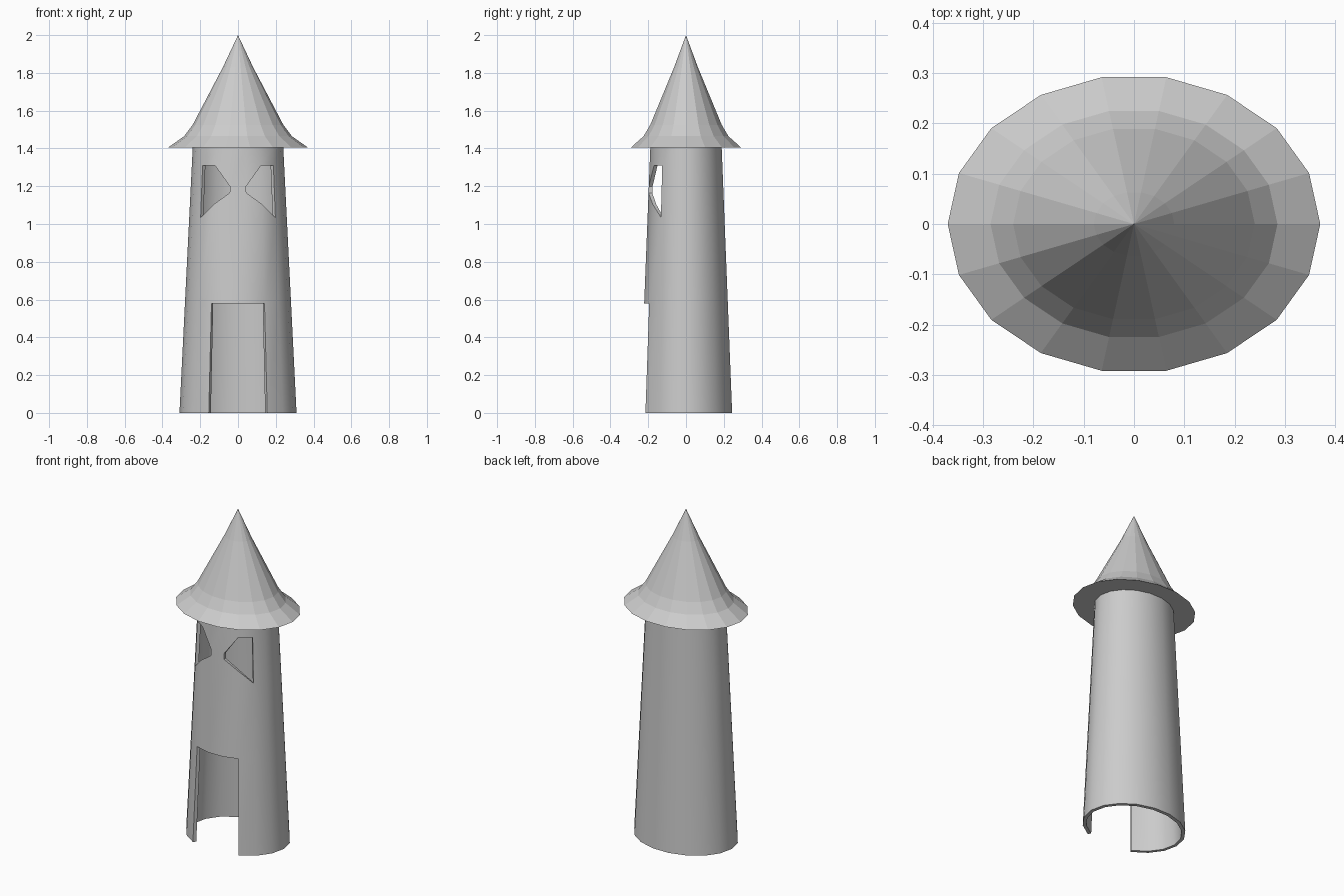
import bpy, bmesh, math

if "Cube" in bpy.data.objects:
    bpy.data.objects.remove(bpy.data.objects["Cube"])

SIDES = 18
SQUASH = 0.8          # depth relative to width


def point(r, j, z):
    a = 2 * math.pi * j / SIDES
    return (r * math.cos(a), SQUASH * r * math.sin(a), z)


def make_object(name, bm):
    mesh = bpy.data.meshes.new(name)
    bm.to_mesh(mesh)
    bm.free()
    ob = bpy.data.objects.new(name, mesh)
    bpy.context.collection.objects.link(ob)
    return ob


# Tower wall: tapered oval shell whose rows bend around the window outlines
def levels(j):
    off = round(abs((360 * j / SIDES - 270 + 180) % 360 - 180))  # degrees from front
    low, high = {10: (1.165, 1.2), 30: (1.105, 1.31)}.get(off, (1.035, 1.31))
    return [0, 0.58, low, high, 1.405]


bm = bmesh.new()
cols = [[bm.verts.new(point(0.31 - 0.07 * z / 1.4, j, z)) for z in levels(j)]
        for j in range(SIDES)]
doorway = {12, 13, 14}        # columns left open at the bottom
windows = {11, 12, 14, 15}    # columns left open near the top
for j in range(SIDES):
    a, b = cols[j], cols[(j + 1) % SIDES]
    for k in range(4):
        if (k == 0 and j in doorway) or (k == 2 and j in windows):
            continue
        bm.faces.new((a[k], b[k], b[k + 1], a[k + 1]))
tower = make_object("tower_wall", bm)
solid = tower.modifiers.new("thickness", 'SOLIDIFY')
solid.thickness = 0.02
solid.offset = -1
bpy.context.view_layer.objects.active = tower
tower.select_set(True)
bpy.ops.object.modifier_apply(modifier=solid.name)
bpy.ops.object.shade_smooth_by_angle(angle=math.radians(35))

# Roof: flared faceted cone with a flat underside
bm = bmesh.new()
profile = [(0.37, 1.405), (0.285, 1.465), (0.24, 1.525), (0.08, 1.83)]
rings = [[bm.verts.new(point(r, j, z)) for j in range(SIDES)] for r, z in profile]
apex = bm.verts.new((0, 0, 2))
for j in range(SIDES):
    n = (j + 1) % SIDES
    for lo, hi in zip(rings, rings[1:]):
        bm.faces.new((lo[j], lo[n], hi[n], hi[j]))
    bm.faces.new((rings[-1][j], rings[-1][n], apex))
bm.faces.new(rings[0][::-1])
make_object("roof", bm)
